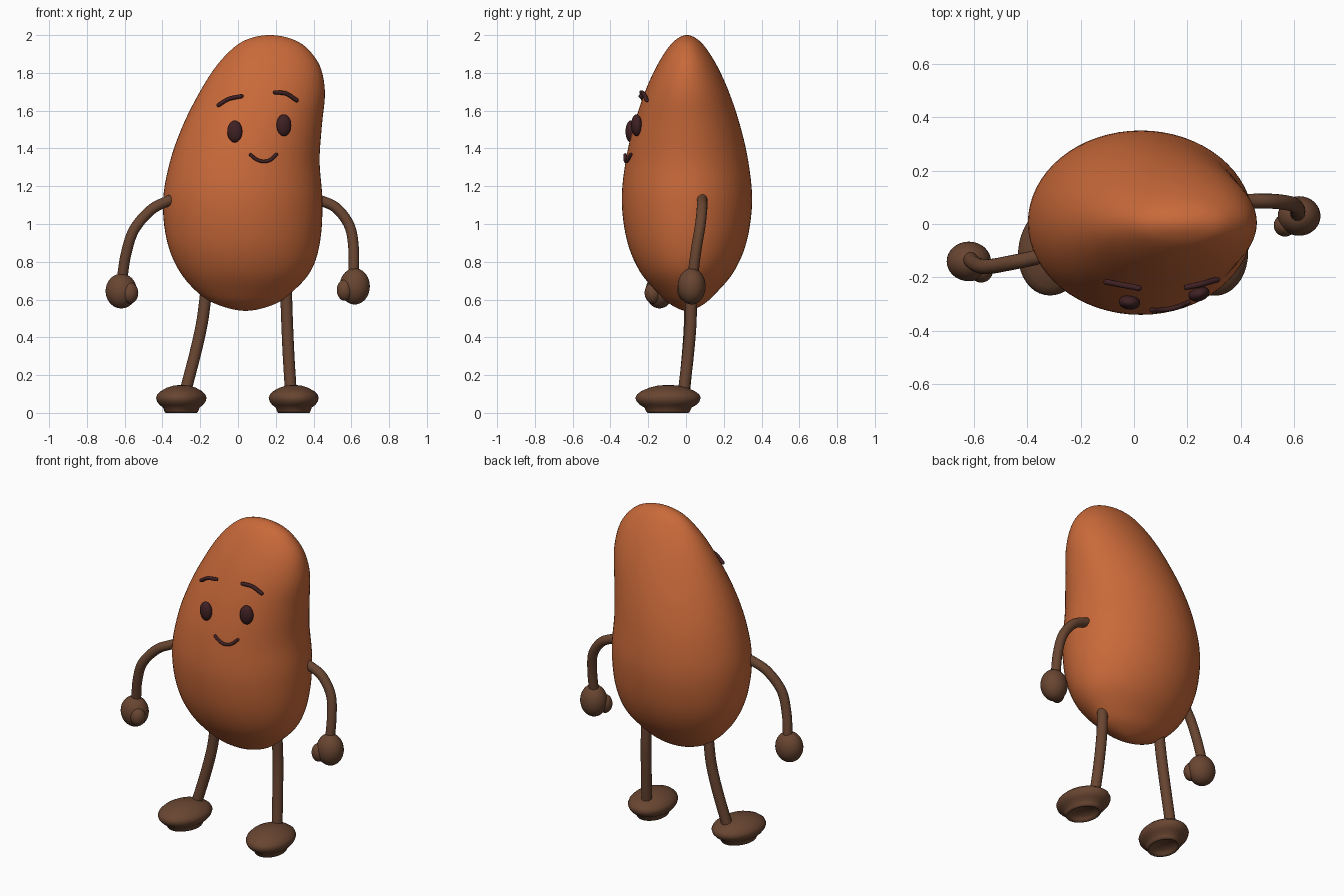
import bpy, bmesh, math
from mathutils import Vector, Matrix

if "Cube" in bpy.data.objects:
    bpy.data.objects.remove(bpy.data.objects["Cube"])


def material(name, rgb):
    m = bpy.data.materials.new(name)
    m.diffuse_color = (*rgb, 1)
    m.use_nodes = True
    m.node_tree.nodes["Principled BSDF"].inputs["Base Color"].default_value = m.diffuse_color
    return m


ORANGE = material("bean orange", (0.58, 0.141, 0.041))
BROWN = material("limb brown", (0.14, 0.06, 0.031))
DARK = material("face dark", (0.05, 0.015, 0.017))


def finish(bm, name, mat):
    bmesh.ops.remove_doubles(bm, verts=bm.verts, dist=1e-5)
    bmesh.ops.recalc_face_normals(bm, faces=bm.faces)
    for f in bm.faces:
        f.smooth = True
    me = bpy.data.meshes.new(name)
    bm.to_mesh(me)
    bm.free()
    me.materials.append(mat)
    ob = bpy.data.objects.new(name, me)
    bpy.context.collection.objects.link(ob)
    return ob


def loft(name, rings, mat):
    """Skin a list of equally sized closed rings and cap both ends."""
    bm = bmesh.new()
    rows = [[bm.verts.new(p) for p in ring] for ring in rings]
    n = len(rows[0])
    for a, b in zip(rows, rows[1:]):
        for i in range(n):
            j = (i + 1) % n
            bm.faces.new((a[i], a[j], b[j], b[i]))
    bm.faces.new(rows[0][::-1])
    bm.faces.new(rows[-1])
    return finish(bm, name, mat)


def spline(pts, steps):
    """Smooth samples through the points between the first and last."""
    out = []
    for k in range(1, len(pts) - 2):
        p0, p1, p2, p3 = (Vector(p) for p in pts[k - 1:k + 3])
        for s in range(steps):
            t = s / steps
            out.append(0.5 * (2 * p1 + (p2 - p0) * t + (2 * p0 - 5 * p1 + 4 * p2 - p3) * t * t
                              + (3 * p1 - p0 - 3 * p2 + p3) * t ** 3))
    out.append(Vector(pts[-2]))
    return out


def tube(name, pts, r, mat, sides=16):
    """Round-ended tube along a smooth path."""
    first = 2 * Vector(pts[0]) - Vector(pts[1])
    last = 2 * Vector(pts[-1]) - Vector(pts[-2])
    path = spline([first, *pts, last], 8)
    tan = [(path[min(i + 1, len(path) - 1)] - path[max(i - 1, 0)]).normalized()
           for i in range(len(path))]
    sections = [(p, t, r) for p, t in zip(path, tan)]
    for end, sign in ((0, -1), (-1, 1)):
        cap = [(path[end] + tan[end] * sign * r * math.sin(a), tan[end], r * max(math.cos(a), 0.02))
               for a in (math.pi / 8 * k for k in range(1, 5))]
        sections = cap[::-1] + sections if sign < 0 else sections + cap
    rings = []
    for p, t, rad in sections:
        u = t.cross(Vector((0, 1, 0))).normalized()
        v = t.cross(u)
        rings.append([p + rad * (u * math.cos(a) + v * math.sin(a))
                      for a in (2 * math.pi * i / sides for i in range(sides))])
    return loft(name, rings, mat)


def ellipsoid(name, centre, radii, mat, turn=0):
    bm = bmesh.new()
    bmesh.ops.create_uvsphere(bm, u_segments=32, v_segments=18, radius=1)
    bm.transform(Matrix.Translation(centre) @ Matrix.Rotation(turn, 4, 'Z')
                 @ Matrix.Diagonal((*radii, 1)))
    return finish(bm, name, mat)


# Bean body: height, left edge, right edge, half depth
PROFILE = [
    (0.57, 0.18, -0.10, -0.08), (0.54, 0.04, 0.04, 0.0), (0.57, -0.10, 0.18, 0.08),
    (0.63, -0.205, 0.275, 0.15), (0.75, -0.31, 0.385, 0.25), (0.91, -0.376, 0.435, 0.317),
    (1.12, -0.397, 0.447, 0.345), (1.33, -0.36, 0.432, 0.325), (1.52, -0.293, 0.444, 0.282),
    (1.70, -0.202, 0.46, 0.222), (1.84, -0.112, 0.432, 0.158), (1.94, -0.015, 0.355, 0.094),
    (1.985, 0.07, 0.268, 0.045), (2.0, 0.168, 0.168, 0.0), (1.985, 0.268, 0.07, -0.045)]


def body_ring(row, sides=64):
    z, left, right, depth = row
    return [((left + right) / 2 + (right - left) / 2 * math.cos(a), 0.005 + depth * math.sin(a), z)
            for a in (2 * math.pi * i / sides for i in range(sides))]


loft("body", [body_ring(r) for r in spline(PROFILE, 5)], ORANGE)

# Arms
tube("left_arm", [(-0.365, -0.125, 1.125), (-0.46, -0.145, 1.075), (-0.55, -0.16, 0.97),
                  (-0.593, -0.15, 0.84), (-0.615, -0.13, 0.70)], 0.028, BROWN)
tube("right_arm", [(0.425, 0.085, 1.13), (0.52, 0.085, 1.085), (0.59, 0.075, 0.99),
                   (0.612, 0.055, 0.87), (0.612, 0.035, 0.72)], 0.028, BROWN)

# Hands with thumbs
ellipsoid("left_hand", (-0.618, -0.14, 0.645), (0.083, 0.074, 0.092), BROWN)
ellipsoid("left_thumb", (-0.572, -0.175, 0.635), (0.044, 0.044, 0.056), BROWN)
ellipsoid("right_hand", (0.618, 0.03, 0.67), (0.08, 0.074, 0.096), BROWN)
ellipsoid("right_thumb", (0.565, -0.005, 0.65), (0.042, 0.042, 0.056), BROWN)

# Legs
tube("left_leg", [(-0.17, 0.02, 0.63), (-0.19, 0.02, 0.48), (-0.225, 0.01, 0.32),
                  (-0.28, -0.01, 0.11)], 0.031, BROWN)
tube("right_leg", [(0.255, 0.025, 0.63), (0.26, 0.025, 0.48), (0.268, 0.01, 0.30),
                   (0.28, -0.012, 0.11)], 0.031, BROWN)

# Feet: rounded pads on a narrow sole with a hollow underside (radius factor, height)
FOOT = [(0.02, 0.148), (0.3, 0.145), (0.58, 0.133), (0.82, 0.115), (0.95, 0.098), (1.0, 0.08),
        (0.96, 0.06), (0.86, 0.042), (0.72, 0.028), (0.68, 0.012), (0.64, 0.001), (0.58, 0.0),
        (0.52, 0.012), (0.44, 0.026), (0.02, 0.03)]
for name, x, turn in (("left_foot", -0.30, -0.2), ("right_foot", 0.295, 0.1)):
    spin = Matrix.Translation((x, -0.095, 0)) @ Matrix.Rotation(turn, 4, 'Z')
    loft(name, [[spin @ Vector((0.132 * f * math.cos(a), 0.174 * f * math.sin(a), z))
                 for a in (2 * math.pi * i / 40 for i in range(40))] for f, z in FOOT], BROWN)

# Face
ellipsoid("left_eye", (-0.017, -0.293, 1.49), (0.04, 0.027, 0.058), DARK, -0.1)
ellipsoid("right_eye", (0.243, -0.262, 1.523), (0.04, 0.027, 0.058), DARK, 0.3)
tube("left_brow", [(-0.103, -0.217, 1.63), (-0.05, -0.227, 1.662), (0.018, -0.24, 1.677)],
     0.011, DARK, 10)
tube("right_brow", [(0.197, -0.237, 1.697), (0.255, -0.224, 1.69), (0.31, -0.208, 1.655)],
     0.011, DARK, 10)
tube("mouth", [(0.067, -0.322, 1.366), (0.098, -0.322, 1.342), (0.135, -0.318, 1.331),
               (0.172, -0.308, 1.34), (0.203, -0.293, 1.368)], 0.009, DARK, 10)
